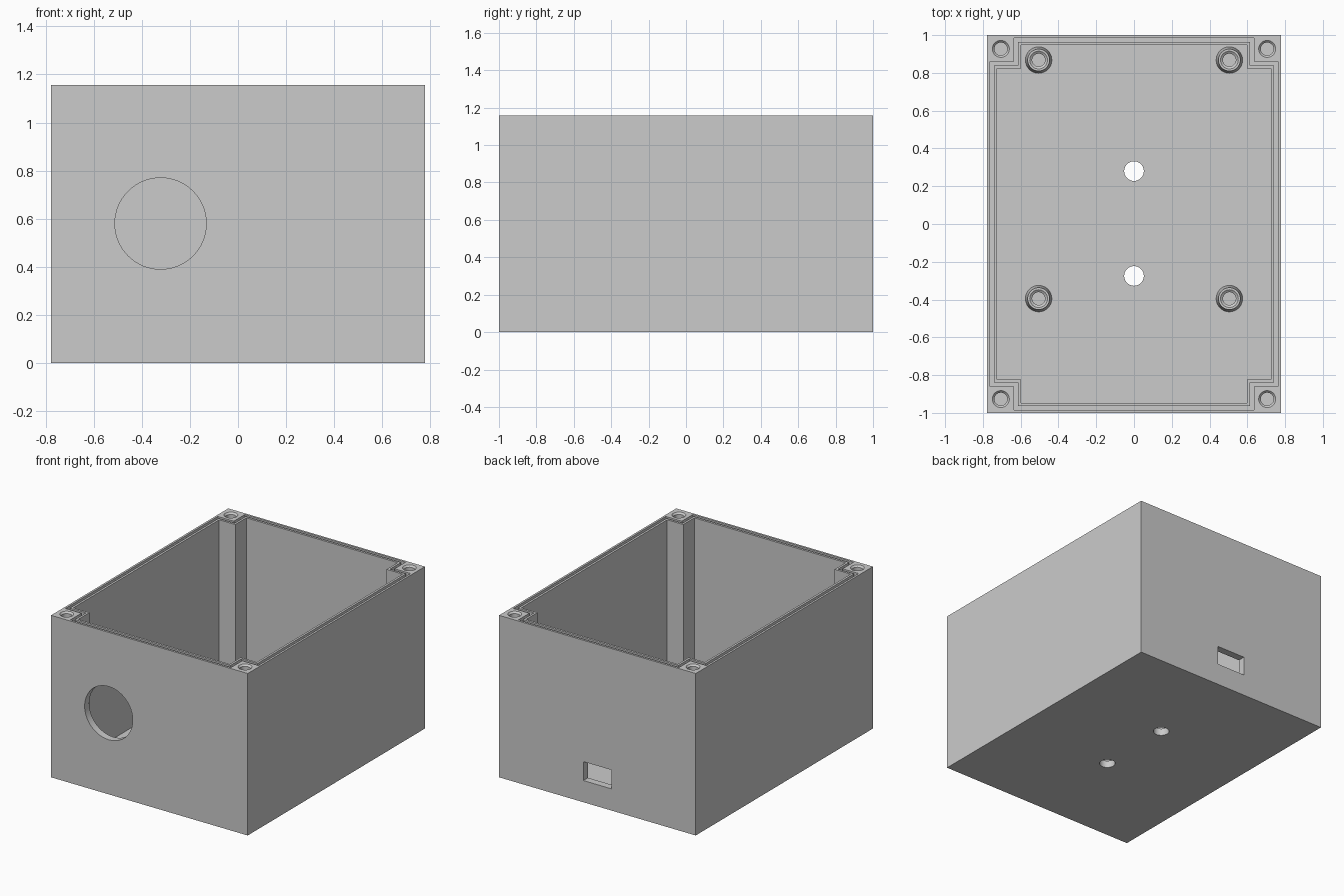
import bpy, bmesh, math
from mathutils import Matrix

if "Cube" in bpy.data.objects:
    bpy.data.objects.remove(bpy.data.objects["Cube"])

W, D, H = 0.777, 1.0, 1.157       # half width, half depth, height
FLOOR = 0.05

plastic = bpy.data.materials.new("grey_plastic")
plastic.diffuse_color = (0.6, 0.6, 0.6, 1)
plastic.use_nodes = True
plastic.node_tree.nodes["Principled BSDF"].inputs["Base Color"].default_value = plastic.diffuse_color


def finish(name, bm):
    bmesh.ops.recalc_face_normals(bm, faces=bm.faces)
    mesh = bpy.data.meshes.new(name)
    bm.to_mesh(mesh)
    bm.free()
    mesh.materials.append(plastic)
    ob = bpy.data.objects.new(name, mesh)
    bpy.context.collection.objects.link(ob)
    return ob


def box(name, x0, x1, y0, y1, z0, z1):
    bm = bmesh.new()
    bmesh.ops.create_cube(bm, size=1)
    bmesh.ops.scale(bm, vec=(x1 - x0, y1 - y0, z1 - z0), verts=bm.verts)
    bmesh.ops.translate(bm, vec=((x0 + x1) / 2, (y0 + y1) / 2, (z0 + z1) / 2), verts=bm.verts)
    return finish(name, bm)


def lathe(name, profile, loc, sides=48, tilt=0):
    """Spin (radius, height) points into a solid closed at both ends."""
    bm = bmesh.new()
    rings = [[bm.verts.new((r * math.cos(2 * math.pi * i / sides),
                            r * math.sin(2 * math.pi * i / sides), z))
              for i in range(sides)] for r, z in profile]
    for a, b in zip(rings, rings[1:]):
        for i in range(sides):
            j = (i + 1) % sides
            bm.faces.new((a[i], a[j], b[j], b[i]))
    bm.faces.new(rings[0])
    bm.faces.new(rings[-1])
    bm.transform(Matrix.Translation(loc) @ Matrix.Rotation(tilt, 4, 'X'))
    return finish(name, bm)


def notched(inset):
    """Rectangle with square corner notches, offset outward from the cavity wall."""
    x, y, nx, ny = 0.725 + inset, 0.948 + inset, 0.598 + inset, 0.823 + inset
    quarter = [(x, ny), (nx, ny), (nx, y)]
    pts = list(quarter)
    pts += [(-a, b) for a, b in reversed(quarter)]
    pts += [(-a, -b) for a, b in quarter]
    pts += [(a, -b) for a, b in reversed(quarter)]
    return pts


def cavity(z0, z1):
    bm = bmesh.new()
    face = bm.faces.new([bm.verts.new((x, y, z0)) for x, y in notched(0)])
    out = bmesh.ops.extrude_face_region(bm, geom=[face])
    bmesh.ops.translate(bm, vec=(0, 0, z1 - z0),
                        verts=[v for v in out["geom"] if isinstance(v, bmesh.types.BMVert)])
    return finish("cavity_cutter", bm)


def groove(inner, outer, z0, z1):
    bm = bmesh.new()
    loops = [[bm.verts.new((x, y, z)) for x, y in notched(o)]
             for o, z in ((inner, z0), (outer, z0), (outer, z1), (inner, z1))]
    for k in range(4):
        a, b = loops[k], loops[(k + 1) % 4]
        for i in range(len(a)):
            j = (i + 1) % len(a)
            bm.faces.new((a[i], a[j], b[j], b[i]))
    return finish("groove_cutter", bm)


def cut(target, cutter):
    bpy.context.view_layer.objects.active = target
    mod = target.modifiers.new("cut", 'BOOLEAN')
    mod.operation, mod.solver, mod.object = 'DIFFERENCE', 'EXACT', cutter
    bpy.ops.object.modifier_apply(modifier=mod.name)
    bpy.data.objects.remove(cutter)


def smooth(ob):
    bpy.ops.object.select_all(action='DESELECT')
    ob.select_set(True)
    bpy.context.view_layer.objects.active = ob
    bpy.ops.object.shade_smooth_by_angle(angle=math.radians(30))


# Enclosure with corner posts and a seal groove around the rim
body = box("enclosure_body", -W, W, -D, D, 0, H)
cut(body, cavity(FLOOR, H + 0.1))
cut(body, groove(0.016, 0.037, H - 0.025, H + 0.1))

# Countersunk lid screw holes in the corner posts
for sx in (-1, 1):
    for sy in (-1, 1):
        cut(body, lathe("screw_hole_cutter",
                        [(0.034, -0.35), (0.034, -0.012), (0.045, 0), (0.045, 0.1)],
                        (sx * 0.705, sy * 0.927, H)))

# Floor holes, round front opening, rectangular back opening
for y in (0.28, -0.275):
    cut(body, lathe("floor_hole_cutter", [(0.052, -0.1), (0.052, 0.15)], (0, y, 0)))
cut(body, lathe("front_hole_cutter", [(0.19, -0.1), (0.19, 0.1)],
                (-0.322, -D, 0.58), 64, math.pi / 2))
cut(body, box("back_slot_cutter", -0.111, 0.111, 0.9, 1.1, 0.155, 0.29))
smooth(body)

# Board standoffs on the floor, tapered with a chamfered blind hole
for x in (-0.505, 0.505):
    for y in (0.868, -0.395):
        post = lathe("standoff", [(0.07, -0.01), (0.07, 0), (0.058, 0.1), (0.047, 0.1),
                                  (0.034, 0.09), (0.034, 0.01)], (x, y, FLOOR))
        smooth(post)
